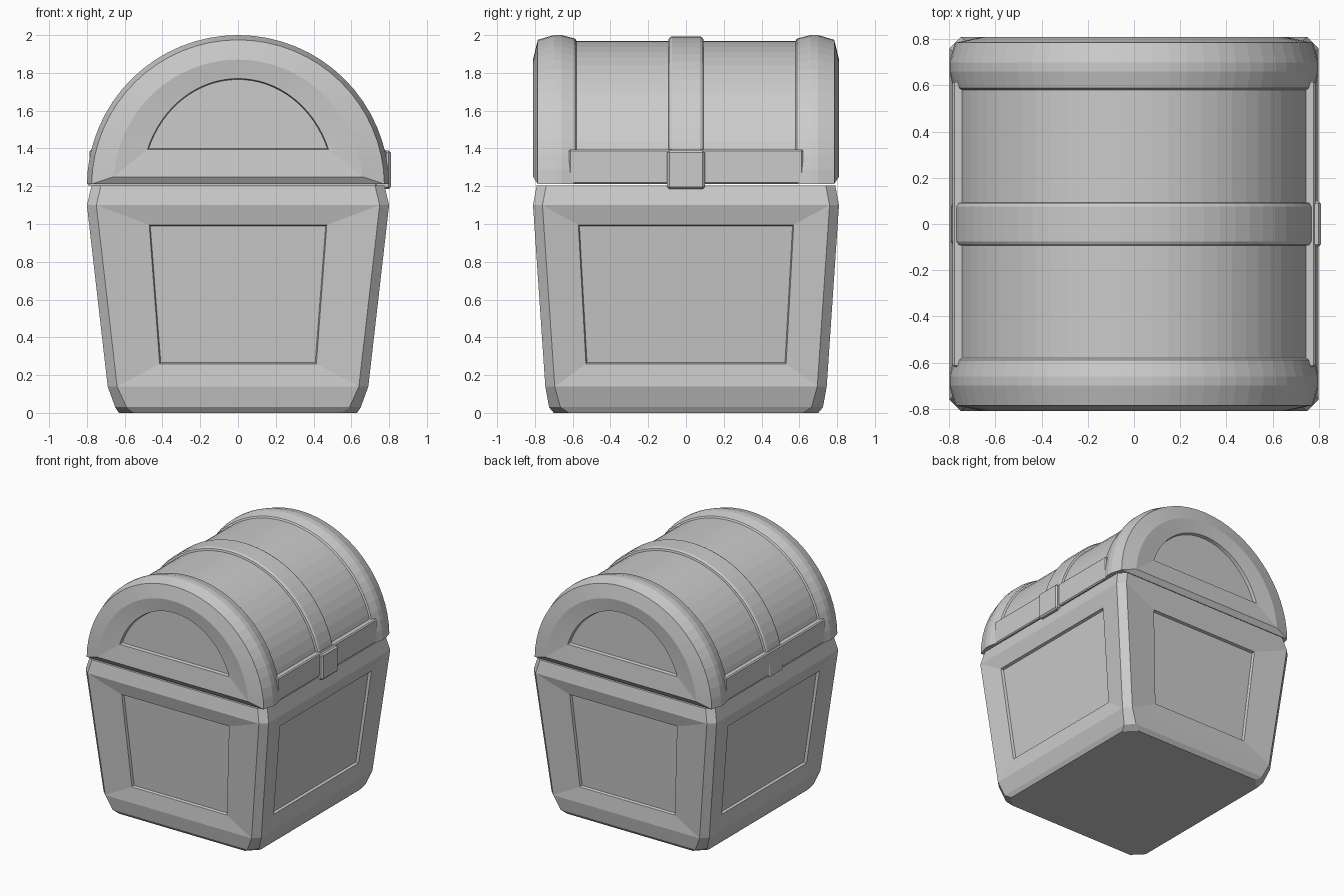
import bpy, bmesh, math
from mathutils import Vector

if "Cube" in bpy.data.objects:
    bpy.data.objects.remove(bpy.data.objects["Cube"])

CZ = 1.2   # centre height of the lid arch


def finish(bm, name):
    bmesh.ops.recalc_face_normals(bm, faces=bm.faces)
    me = bpy.data.meshes.new(name)
    bm.to_mesh(me)
    bm.free()
    ob = bpy.data.objects.new(name, me)
    bpy.context.collection.objects.link(ob)
    return ob


def loft(loops):
    """Skin closed loops of equal length and cap both ends."""
    bm = bmesh.new()
    rows = [[bm.verts.new(p) for p in lp] for lp in loops]
    n = len(rows[0])
    for a, b in zip(rows, rows[1:]):
        for i in range(n):
            j = (i + 1) % n
            bm.faces.new((a[i], a[j], b[j], b[i]))
    bm.faces.new(rows[0])
    bm.faces.new(rows[-1])
    return bm


def arch(y, rx, rz, bottom, n=32):
    a0 = math.asin((bottom - CZ) / rz)
    pts = []
    for i in range(n + 1):
        a = a0 + (math.pi - 2 * a0) * i / n
        pts.append((rx * math.cos(a), y, CZ + rz * math.sin(a)))
    return pts


def octagon(z, x, y, c):
    q = [(x, y - c), (x - c, y), (c - x, y), (-x, y - c),
         (-x, c - y), (c - x, -y), (x - c, -y), (x, c - y)]
    return [(px, py, z) for px, py in q]


def block(name, lo, hi, bevel):
    bm = bmesh.new()
    bmesh.ops.create_cube(bm, size=1)
    for v in bm.verts:
        v.co = Vector([(lo[i] + hi[i]) / 2 + v.co[i] * (hi[i] - lo[i]) for i in range(3)])
    bmesh.ops.bevel(bm, geom=bm.edges[:], offset=bevel, segments=1, affect='EDGES')
    return finish(bm, name)


# tapered body with chamfered corner posts
bm = loft([octagon(0.015, 0.63, 0.70, 0.08), octagon(0.03, 0.65, 0.725, 0.06),
           octagon(0.14, 0.69, 0.745, 0.05), octagon(1.10, 0.80, 0.81, 0.05),
           octagon(1.205, 0.775, 0.79, 0.05)])
for v in bm.verts:      # small feet at the corners
    if v.co.z < 0.02:
        v.co.z = 0.0
# sunken panel in each of the four sides
bm.normal_update()
sides = [f for f in bm.faces if f.calc_area() > 0.8 and abs(f.normal.z) < 0.5]
for f in sides:
    for step, depth in enumerate((0.02, 0.04)):
        bmesh.ops.inset_individual(bm, faces=[f], thickness=0.02)
        across = 1 if abs(f.normal.x) > 0.5 else 0
        for v in f.verts:
            top = v.co.z > 0.6
            z = (0.995 if top else 0.26) + (0 if step == 0 else (-0.006 if top else 0.006))
            half = ((0.57, 0.53) if across else (0.47, 0.415))[0 if top else 1] - 0.006 * step
            lo, hi = (0.745, 0.81) if across == 0 else (0.69, 0.80)
            out = lo + (hi - lo) * (z - 0.14) / 0.96 - depth
            v.co.z = z
            v.co[across] = math.copysign(half, v.co[across])
            v.co[1 - across] = math.copysign(out, v.co[1 - across])
finish(bm, "chest_body")

# arched lid: recessed end panel, thick end rim, barrel, mirrored to the back
half = [(-0.77, 0.505, 0.565, 1.40), (-0.795, 0.51, 0.57, 1.395),
        (-0.81, 0.66, 0.67, 1.25), (-0.785, 0.775, 0.775, 1.212),
        (-0.70, 0.80, 0.80, 1.212), (-0.66, 0.80, 0.80, 1.212),
        (-0.588, 0.782, 0.782, 1.212), (-0.58, 0.77, 0.77, 1.212)]
sections = half + [(-y, a, b, c) for y, a, b, c in reversed(half)]
finish(loft([arch(*s) for s in sections]), "lid")

# lower rails of the lid on the long sides
for s, nm in ((1, "right"), (-1, "left")):
    xs = sorted((s * 0.66, s * 0.785))
    block("lid_rail_" + nm, (xs[0], -0.62, 1.212), (xs[1], 0.62, 1.395), 0.008)

# strap over the middle of the lid
strap = [(-0.095, 0.765), (-0.09, 0.785), (-0.075, 0.793),
         (0.075, 0.793), (0.09, 0.785), (0.095, 0.765)]
finish(loft([arch(y, r, r, 1.205) for y, r in strap]), "lid_strap")

# latch plate at the end of the strap
block("latch", (0.72, -0.10, 1.185), (0.81, 0.10, 1.39), 0.012)
